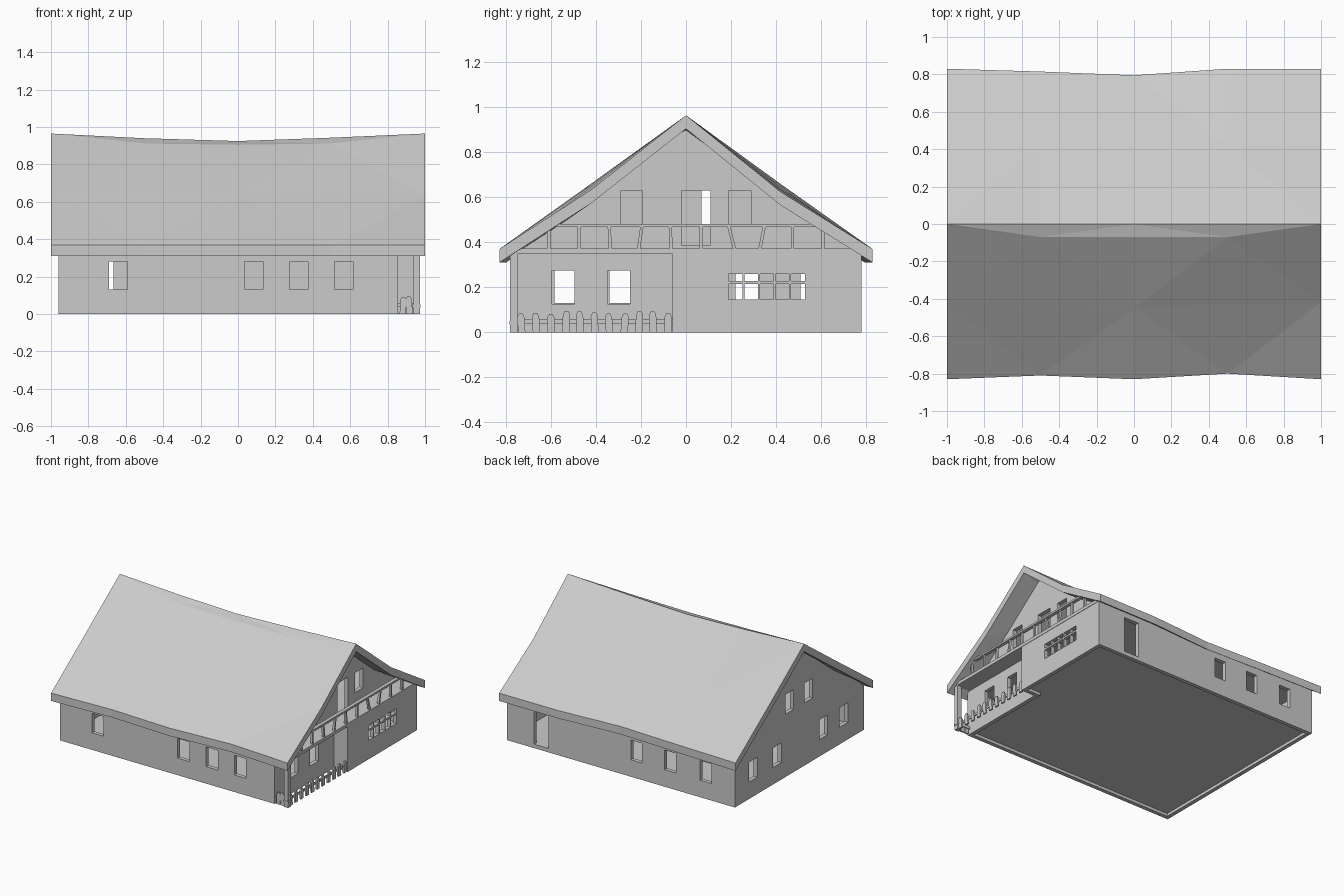
import bpy, bmesh, math, random
from mathutils import Matrix, Vector

if "Cube" in bpy.data.objects:
    bpy.data.objects.remove(bpy.data.objects["Cube"])

random.seed(4)
mat = bpy.data.materials.new("plain grey")
mat.diffuse_color = (0.6, 0.6, 0.6, 1)
mat.use_nodes = True
mat.node_tree.nodes["Principled BSDF"].inputs["Base Color"].default_value = mat.diffuse_color


def finish(name, bm):
    bmesh.ops.recalc_face_normals(bm, faces=bm.faces)
    me = bpy.data.meshes.new(name)
    bm.to_mesh(me)
    bm.free()
    me.materials.append(mat)
    ob = bpy.data.objects.new(name, me)
    bpy.context.collection.objects.link(ob)
    return ob


def add_box(bm, x0, x1, y0, y1, z0, z1, tilt=0):
    """Box by its limits, optionally tilted about the x axis."""
    c = Vector(((x0 + x1) / 2, (y0 + y1) / 2, (z0 + z1) / 2))
    m = (Matrix.Translation(c) @ Matrix.Rotation(tilt, 4, 'X')
         @ Matrix.Diagonal((x1 - x0, y1 - y0, z1 - z0, 1)))
    bmesh.ops.create_cube(bm, size=1, matrix=m)


def boxes(name, limits):
    bm = bmesh.new()
    for b in limits:
        add_box(bm, *b)
    return finish(name, bm)


def add_prism(bm, pts, shift):
    """Extrude a flat outline along a vector."""
    f = bm.faces.new([bm.verts.new(p) for p in pts])
    r = bmesh.ops.extrude_face_region(bm, geom=[f])
    bmesh.ops.translate(bm, vec=shift,
                        verts=[v for v in r["geom"] if isinstance(v, bmesh.types.BMVert)])


def cut(ob, limits):
    """Cut box-shaped openings through a wall."""
    cutter = boxes("opening_cutter", limits)
    cutter.hide_render = True
    mod = ob.modifiers.new("openings", 'BOOLEAN')
    mod.operation, mod.solver, mod.object = 'DIFFERENCE', 'EXACT', cutter
    bpy.context.view_layer.objects.active = ob
    bpy.ops.object.modifier_apply(modifier=mod.name)
    bpy.data.objects.remove(cutter)


T = 0.03                    # wall thickness
X0, X1, XR = -0.96, 0.97, 0.855   # left wall, right wall, recessed wall
Y = 0.78
WZ = (0.13, 0.28)           # ground floor window heights

# front wall and windows
front = boxes("front_wall", [(X0, XR, -Y, -Y + T, 0, 0.35)])
cut(front, [(a, a + 0.1, -Y - 0.1, -Y + 0.1, *WZ) for a in (-0.69, 0.035, 0.275, 0.515)])

# back wall with door and windows
back = boxes("back_wall", [(X0, X1, Y - T, Y, 0, 0.35)])
cut(back, [(a, a + 0.095, Y - 0.1, Y + 0.1, *WZ) for a in (-0.76, -0.46, -0.175)]
    + [(0.615, 0.74, Y - 0.1, Y + 0.1, 0.03, 0.30)])


# gable outline, running just inside the roof
def gable(name, x, z0):
    bm = bmesh.new()
    half = [(Y - T - 0.002, z0), (Y - T - 0.002, 0.375), (0.42, 0.59)]
    pts = half + [(0, 0.915)] + [(-y, z) for y, z in reversed(half)]
    add_prism(bm, [(x, y, z) for y, z in pts], (T, 0, 0))
    return finish(name, bm)


# left gable wall
left = gable("left_gable_wall", X0, 0)
cut(left, [(X0 - 0.1, X0 + 0.1, y - 0.05, y + 0.05, *WZ) for y in (0.56, 0.27, -0.29, -0.535)]
    + [(X0 - 0.1, X0 + 0.1, y - 0.05, y + 0.05, 0.48, 0.63) for y in (0.12, -0.11)])

# upper right gable wall behind the balcony
upper = gable("balcony_gable_wall", XR - T, 0.36)
cut(upper, [(XR - 0.1, XR + 0.1, a, b, z, 0.63) for a, b, z in
            ((-0.29, -0.195, 0.48), (-0.02, 0.11, 0.385), (0.19, 0.29, 0.48))])

# recessed porch wall
porch = boxes("porch_wall", [(XR - T, XR, -Y + T, -0.06, 0, 0.35)])
cut(porch, [(XR - 0.1, XR + 0.1, a, a + 0.1, 0.125, 0.275) for a in (-0.595, -0.35)])
boxes("porch_return_wall", [(XR - T, X1 - T, -0.06, -0.06 + T, 0, 0.35)])

# right room wall with paned window
right = boxes("right_room_wall", [(X1 - T, X1, -0.06, Y - T, 0, 0.35)])
cut(right, [(X1 - 0.1, X1 + 0.1, 0.19 + i * 0.069, 0.252 + i * 0.069, z0, z1)
            for i in range(5) for z0, z1 in ((0.145, 0.215), (0.228, 0.26))])

# floors: raised ground floor, attic floor, balcony deck
boxes("ground_floor", [(X0 + T, XR - T, -Y + T, Y - T, 0.022, 0.03),
                       (XR - T, X1 - T, -0.06 + T, Y - T, 0.022, 0.03)])
boxes("attic_floor", [(X0 + T, XR - T, -Y + T, Y - T, 0.35, 0.37)])
boxes("balcony_deck", [(XR - T, X1 + 0.003, -Y, Y, 0.348, 0.372)])

# balcony railing with crooked balusters
rail = [(0.945, 0.972, -0.6, 0.6, 0.468, 0.482)]
tilts = (0, 0, 0.05, -0.15, 0.04, 0, 0.25, -0.2, 0, 0)
for i, t in enumerate(tilts):
    y = -0.61 + i * 0.1355
    rail.append((0.95, 0.967, y - 0.007, y + 0.007, 0.37, 0.472, t))
boxes("balcony_railing", rail)

# porch corner post with a small foot
boxes("porch_post", [(0.938, 0.972, -0.782, -0.75, 0, 0.36),
                     (0.934, 0.976, -0.785, -0.746, 0.035, 0.05)])

# picket fence along the porch
bm = bmesh.new()


def picket(c, along_y):
    w, h = 0.016, random.uniform(0.08, 0.097)
    lean = random.uniform(-0.006, 0.006)
    prof = [(-w, 0), (w, 0), (w + lean, h - 0.016), (lean + 0.007, h),
            (lean - 0.007, h), (-w + lean, h - 0.016)]
    if along_y:
        add_prism(bm, [(0.952, c + u, z) for u, z in prof], (0.012, 0, 0))
    else:
        add_prism(bm, [(c + u, -0.772, z) for u, z in prof], (0, 0.012, 0))


for i in range(11):
    picket(-0.73 + i * 0.065, True)
for c in (0.88, 0.918):
    picket(c, False)
add_box(bm, 0.945, 0.953, -0.75, -0.06, 0.038, 0.056)
add_box(bm, XR, 0.94, -0.762, -0.754, 0.038, 0.056)
finish("picket_fence", bm)

# sagging roof: rows of (y, z) along five x stations, thickened downward
xs = (-1, -0.5, 0, 0.5, 1)
rows = [
    ((-0.83, -0.81, -0.83, -0.80, -0.83), (0.37,) * 5),
    ((-0.43, -0.44, -0.45, -0.43, -0.42), (0.655, 0.645, 0.635, 0.64, 0.635)),
    ((-0.01, -0.07, -0.07, -0.07, -0.01), (0.957, 0.912, 0.905, 0.912, 0.957)),
    ((0, 0, 0, 0, 0), (0.965, 0.94, 0.925, 0.943, 0.965)),
    ((0.42, 0.42, 0.42, 0.42, 0.42), (0.66, 0.645, 0.635, 0.635, 0.625)),
    ((0.83, 0.815, 0.795, 0.83, 0.83), (0.37,) * 5),
]
bm = bmesh.new()
top, low = [], []
for ys, zs in rows:
    top.append([bm.verts.new((x, y, z)) for x, y, z in zip(xs, ys, zs)])
    low.append([bm.verts.new((x, y, z - 0.06)) for x, y, z in zip(xs, ys, zs)])
for r in range(5):
    for i in range(4):
        for g in (top, low):
            a, b, c, d = g[r][i], g[r][i + 1], g[r + 1][i + 1], g[r + 1][i]
            if (r + i) % 2:
                tris = ((a, b, c), (a, c, d))
            else:
                tris = ((a, b, d), (b, c, d))
            for t in tris:
                bm.faces.new(t)
    for i in (0, 4):        # gable edges
        bm.faces.new((top[r][i], top[r + 1][i], low[r + 1][i], low[r][i]))
for i in range(4):          # eaves
    for r in (0, 5):
        bm.faces.new((top[r][i], top[r][i + 1], low[r][i + 1], low[r][i]))
finish("roof", bm)
